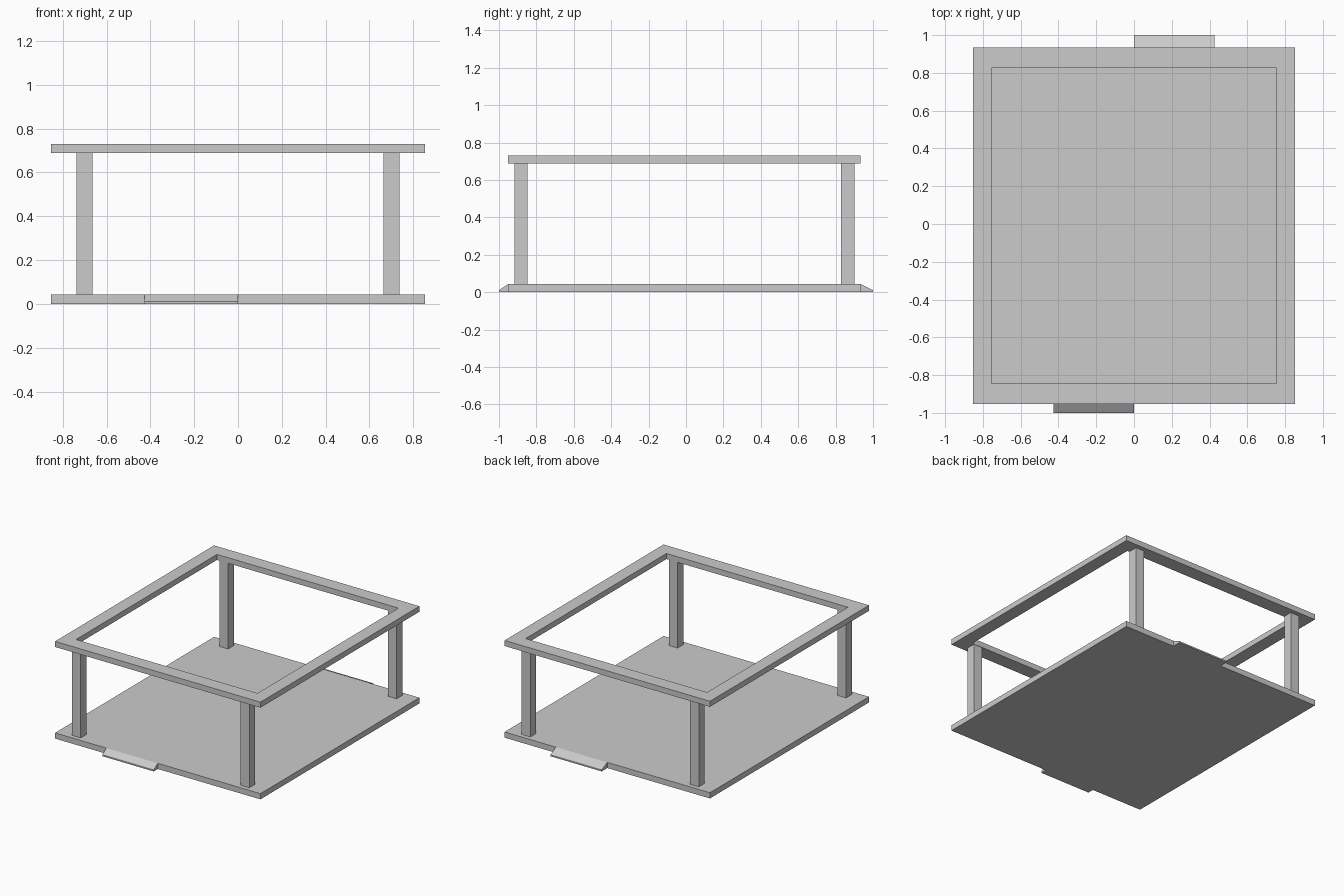
import bpy
import bmesh
from mathutils import Vector

cube = bpy.data.objects.get("Cube")
if cube:
    bpy.data.objects.remove(cube, do_unlink=True)

# One plain grey for everything
grey = bpy.data.materials.new("grey")
grey.use_nodes = True
colour = (0.6, 0.6, 0.6, 1)
grey.diffuse_color = colour
grey.node_tree.nodes["Principled BSDF"].inputs["Base Color"].default_value = colour

CENTRE_Y = -0.009           # the body sits slightly forward of the ramps' middle
HALF_X, HALF_Y = 0.853, 0.943
HOLE_X, HOLE_Y = 0.754, 0.836
BASE_TOP, FRAME_BOTTOM, FRAME_TOP = 0.043, 0.688, 0.73


def extrude_faces(name, points, faces, offset):
    """Sweep flat faces along an offset into a closed solid."""
    bm = bmesh.new()
    verts = [bm.verts.new(p) for p in points]
    flat = [bm.faces.new([verts[i] for i in f]) for f in faces]
    swept = bmesh.ops.extrude_face_region(bm, geom=flat, use_keep_orig=True)
    moved = [g for g in swept["geom"] if isinstance(g, bmesh.types.BMVert)]
    bmesh.ops.translate(bm, verts=moved, vec=Vector(offset))
    bmesh.ops.recalc_face_normals(bm, faces=bm.faces)
    mesh = bpy.data.meshes.new(name)
    bm.to_mesh(mesh)
    bm.free()
    mesh.materials.append(grey)
    obj = bpy.data.objects.new(name, mesh)
    bpy.context.collection.objects.link(obj)
    return obj


def rectangle(x, y, half_x, half_y, z):
    return [(x + sx * half_x, y + sy * half_y, z)
            for sx, sy in ((-1, -1), (1, -1), (1, 1), (-1, 1))]


def block(name, x, y, half_x, half_y, bottom, top):
    return extrude_faces(name, rectangle(x, y, half_x, half_y, bottom),
                         [(0, 1, 2, 3)], (0, 0, top - bottom))


# Floor slab
block("base_slab", 0, CENTRE_Y, HALF_X, HALF_Y, 0, BASE_TOP)

# Four square posts
for side, sx in (("right", -1), ("left", 1)):
    for end, sy in (("front", -1), ("back", 1)):
        block(f"{end}_{side}_post", sx * 0.7, CENTRE_Y + sy * 0.874,
              0.0365, 0.035, BASE_TOP, FRAME_BOTTOM)

# Open rectangular top frame
ring = (rectangle(0, CENTRE_Y, HALF_X, HALF_Y, FRAME_BOTTOM)
        + rectangle(0, CENTRE_Y, HOLE_X, HOLE_Y, FRAME_BOTTOM))
ring_faces = [(i, (i + 1) % 4, (i + 1) % 4 + 4, i + 4) for i in range(4)]
extrude_faces("top_frame", ring, ring_faces, (0, 0, FRAME_TOP - FRAME_BOTTOM))

# Entry ramps with a thin lip, on opposite halves of the front and back edges
for end, sign in (("front", -1), ("back", 1)):
    inner = CENTRE_Y + sign * HALF_Y
    profile = [(0, inner, 0), (0, sign, 0), (0, sign, 0.011), (0, inner, BASE_TOP)]
    extrude_faces(f"{end}_ramp", profile, [(0, 1, 2, 3)], (sign * 0.427, 0, 0))
